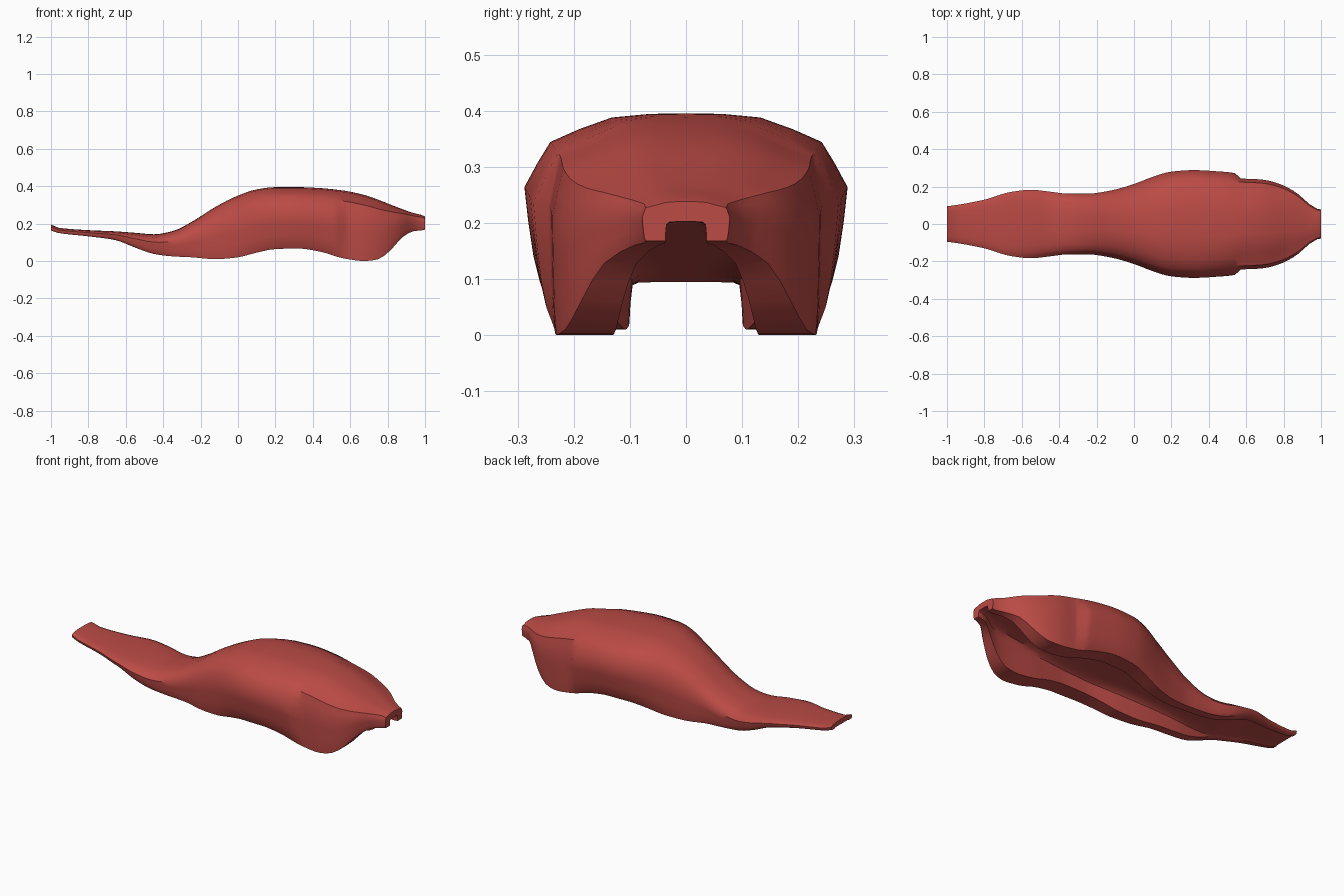
import bpy, bmesh, math

if "Cube" in bpy.data.objects:
    bpy.data.objects.remove(bpy.data.objects["Cube"])

# stations along the length: x, top z, bottom z, half width, rim outer y, rim inner y
STATIONS = [
    (-1.00, .195, .163, .095, .088, .065), (-.96, .178, .150, .100, .092, .068),
    (-.80, .165, .132, .130, .120, .085), (-.66, .159, .113, .171, .155, .110),
    (-.55, .151, .072, .183, .165, .115), (-.45, .143, .038, .173, .155, .107),
    (-.35, .160, .025, .162, .148, .101), (-.25, .208, .020, .162, .148, .101),
    (-.12, .290, .010, .180, .165, .108), (.00, .350, .020, .214, .190, .120),
    (.10, .383, .045, .252, .215, .135), (.20, .395, .064, .280, .237, .148),
    (.32, .395, .067, .288, .245, .150), (.44, .390, .050, .282, .240, .143),
    (.54, .380, .020, .272, .236, .136), (.57, .376, .013, .244, .235, .134),
    (.68, .352, .000, .238, .231, .130), (.75, .328, .010, .224, .215, .125),
    (.82, .300, .062, .196, .186, .112), (.88, .277, .128, .158, .146, .088),
    (.94, .256, .160, .105, .092, .050), (.98, .247, .164, .081, .075, .037),
    (1.00, .238, .168, .078, .072, .037),
]


def sample(x):
    """Smooth interpolation of the station table."""
    n = len(STATIONS)
    i = max(k for k in range(n - 1) if STATIONS[k][0] <= x + 1e-9)
    a, b = STATIONS[i], STATIONS[i + 1]
    p, q = STATIONS[max(i - 1, 0)], STATIONS[min(i + 2, n - 1)]
    h = b[0] - a[0]
    t = (x - a[0]) / h
    out = []
    for c in range(1, 6):
        d = (b[c] - a[c]) / h
        dl = (a[c] - p[c]) / (a[0] - p[0]) if i > 0 else d
        dr = (q[c] - b[c]) / (q[0] - b[0]) if i < n - 2 else d
        def slope(u, v):      # harmonic mean avoids overshoot
            return 0 if u * v <= 0 else 2 * u * v / (u + v)
        m0, m1 = slope(dl, d), slope(d, dr)
        out.append((2*t**3 - 3*t**2 + 1) * a[c] + (t**3 - 2*t**2 + t) * h * m0
                   + (3*t**2 - 2*t**3) * b[c] + (t**3 - t**2) * h * m1)
    return out


def section(x):
    """Half cross-section: outer skin from the crown down, rim, then channel below."""
    top, bot, w, rim, inner = sample(x)
    h = top - bot
    s = min(1, max(0, (x - .54) / .03))
    shoulder = .84 + .08 * s
    # shallow channel whose ceiling climbs steadily to the front end
    wall = min(.05, max(.018, .4 * h))
    ceil = min(top - wall, .095 + .10 * max(0, x + .45) / 1.35)
    ceil = max(ceil, bot + .004)
    hc = ceil - bot
    def mix(f):
        return rim + (w - rim) * f
    outer = [(0, top), (.22 * w, top - .002 * h), (.46 * w, top - .022 * h),
             (.66 * w, top - .085 * h), (shoulder * w, top - .155 * h),
             ((shoulder + 1) / 2 * w, top - .27 * h), (w, top - .40 * h),
             (mix(.85), bot + .42 * h), (mix(.62), bot + .22 * h),
             (mix(.35), bot + .08 * h), (rim, bot)]
    under = [(inner, bot), (inner * .98, bot + .4 * hc), (inner * .94, bot + .85 * hc),
             (inner * .80, bot + .97 * hc), (inner * .4, ceil), (0, ceil)]
    return outer + under


def loft(name, mat):
    xs = []
    for a, b in zip(STATIONS, STATIONS[1:]):
        n = max(1, round((b[0] - a[0]) / .03))
        xs += [a[0] + (b[0] - a[0]) * k / n for k in range(n)]
    xs.append(1.0)
    bm = bmesh.new()
    rows = [[bm.verts.new((x, -y, z)) for y, z in section(x)] for x in xs]
    for r, s in zip(rows, rows[1:]):
        for j in range(len(r) - 1):
            bm.faces.new((r[j], r[j + 1], s[j + 1], s[j]))
    # close both ends of the shell
    n = len(rows[0])
    for r in (rows[0], rows[-1]):
        i, j = 0, n - 1
        while j - i > 1:
            if i < 10 and (j <= 11 or i / 10 <= (n - 1 - j) / 5):
                bm.faces.new((r[i], r[i + 1], r[j]))
                i += 1
            else:
                bm.faces.new((r[i], r[j - 1], r[j]))
                j -= 1
    # mirror to the other side
    geom = bm.verts[:] + bm.edges[:] + bm.faces[:]
    bmesh.ops.mirror(bm, geom=geom, axis='Y', merge_dist=1e-5)
    bmesh.ops.remove_doubles(bm, verts=bm.verts[:], dist=1e-5)
    bmesh.ops.recalc_face_normals(bm, faces=bm.faces[:])
    me = bpy.data.meshes.new(name)
    bm.to_mesh(me)
    bm.free()
    ob = bpy.data.objects.new(name, me)
    bpy.context.collection.objects.link(ob)
    me.materials.append(mat)
    bpy.ops.object.select_all(action='DESELECT')
    ob.select_set(True)
    bpy.context.view_layer.objects.active = ob
    bpy.ops.object.shade_smooth_by_angle(angle=math.radians(42))
    return ob


red = bpy.data.materials.new("brick red")
red.diffuse_color = (.50, .07, .06, 1)
red.use_nodes = True
red.node_tree.nodes["Principled BSDF"].inputs["Base Color"].default_value = red.diffuse_color

# saddle-shaped body with a channel along the underside
loft("body_shell", red)
